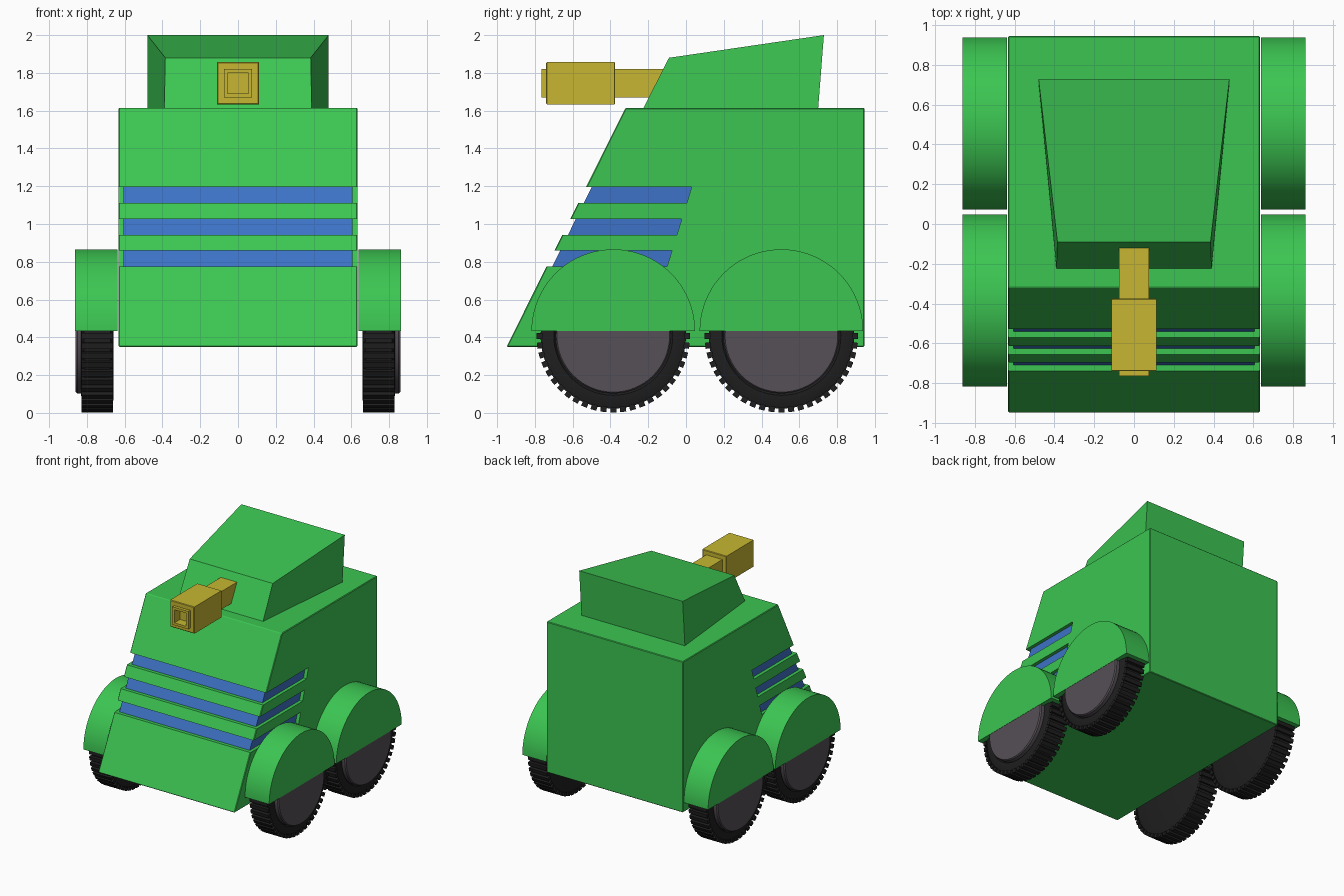
import bpy, bmesh
from math import cos, sin, pi, tau
from mathutils import Matrix, Vector

if "Cube" in bpy.data.objects:
    bpy.data.objects.remove(bpy.data.objects["Cube"], do_unlink=True)


def material(name, rgb):
    m = bpy.data.materials.new(name)
    m.use_nodes = True
    m.diffuse_color = (*rgb, 1)
    m.node_tree.nodes["Principled BSDF"].inputs["Base Color"].default_value = (*rgb, 1)
    return m


green = material("body green", (0.045, 0.56, 0.084))
blue = material("vent blue", (0.048, 0.17, 0.57))
gold = material("cannon gold", (0.57, 0.47, 0.032))
grey = material("hub grey", (0.093, 0.08, 0.093))
black = material("tyre black", (0.014, 0.014, 0.015))


def finish(name, bm, mat, smooth=False):
    bmesh.ops.recalc_face_normals(bm, faces=bm.faces)
    me = bpy.data.meshes.new(name)
    bm.to_mesh(me)
    bm.free()
    ob = bpy.data.objects.new(name, me)
    bpy.context.collection.objects.link(ob)
    me.materials.append(mat)
    bpy.ops.object.select_all(action="DESELECT")
    ob.select_set(True)
    bpy.context.view_layer.objects.active = ob
    if smooth:
        bpy.ops.object.shade_smooth_by_angle(angle=0.6)
    return ob


def add_prism(bm, profile, x0, x1):
    """Side profile of (y, z) points, extruded between two x values or lists of them."""
    n = len(profile)
    ends = [x if isinstance(x, list) else [x] * n for x in (x0, x1)]
    a, b = [[bm.verts.new((x, y, z)) for x, (y, z) in zip(xs, profile)] for xs in ends]
    bm.faces.new(a)
    bm.faces.new(b)
    for i in range(n):
        j = (i + 1) % n
        bm.faces.new((a[i], a[j], b[j], b[i]))


def prism(name, profile, x0, x1, mat, smooth=False):
    bm = bmesh.new()
    add_prism(bm, profile, x0, x1)
    return finish(name, bm, mat, smooth)


def add_lathe(bm, profile, axis, out, centre, steps):
    """Turn (along, radius) points round an axis."""
    axis, out, centre = Vector(axis), Vector(out), Vector(centre)
    vs = [bm.verts.new(centre + axis * t + out * r) for t, r in profile]
    es = [bm.edges.new(p) for p in zip(vs, vs[1:])]
    bmesh.ops.spin(bm, geom=vs + es, cent=centre, axis=axis, angle=tau, steps=steps)
    bmesh.ops.remove_doubles(bm, verts=bm.verts, dist=0.0005)


def apply(ob, mod):
    bpy.context.view_layer.objects.active = ob
    bpy.ops.object.modifier_apply(modifier=mod.name)


# Hull with a sloping front
BOTTOM, TOP, BACK, HALF = 0.35, 1.615, 0.945, 0.633


def front(z):
    return -0.95 + 0.498 * (z - BOTTOM)


hull = prism("hull", [(front(BOTTOM), BOTTOM), (BACK, BOTTOM), (BACK, TOP), (front(TOP), TOP)],
             -HALF, HALF, green)
bevel = hull.modifiers.new("soft edges", "BEVEL")
bevel.width, bevel.segments = 0.005, 1
apply(hull, bevel)

# Three vent slots wrapping round the front and sides
bm = bmesh.new()
for z in (0.775, 0.942, 1.11):
    t = z + 0.085
    ends = [0.03 + 0.31 * (h - 1.195) for h in (z, t)]
    add_prism(bm, [(-1.2, z), (ends[0], z), (ends[1], t), (-1.2, t)], -0.8, 0.8)
cutter = finish("slot_cutter", bm, green)
cutter.hide_render = True
cut = hull.modifiers.new("slots", "BOOLEAN")
cut.object, cut.operation, cut.solver = cutter, "DIFFERENCE", "EXACT"
apply(hull, cut)
bpy.data.objects.remove(cutter, do_unlink=True)

# Blue core seen through the slots
low, high, inset = 0.72, 1.25, 0.03
prism("vent_core", [(front(low) + inset, low), (0.1, low), (0.1, high), (front(high) + inset, high)],
      -0.605, 0.605, blue)

# Turret, wider and taller at the back
widths = [0.39, 0.48, 0.48, 0.385]
prism("turret", [(-0.225, TOP), (0.70, TOP), (0.73, 2.0), (-0.09, 1.88)],
      [-w for w in widths], widths, green)

# Square cannon with a hollow muzzle
bm = bmesh.new()
add_lathe(bm, [(-0.08, 0), (-0.08, 0.075), (-0.375, 0.075), (-0.375, 0.107), (-0.379, 0.112),
               (-0.736, 0.112), (-0.74, 0.107), (-0.74, 0.075), (-0.765, 0.075),
               (-0.765, 0.055), (-0.69, 0.055), (-0.69, 0)],
          (0, 1, 0), (1, 0, 1), (0, 0, 1.745), 4)
finish("cannon", bm, gold)

# Mudguards and wheels
LUGS = 48
for side, s in (("left", 1), ("right", -1)):
    for end, y in (("front", -0.385), ("rear", 0.505)):
        arc = [(y + 0.433 * cos(pi * i / 40), 0.433 + 0.433 * sin(pi * i / 40)) for i in range(41)]
        prism(f"{end}_{side}_mudguard", arc, s * 0.638, s * 0.862, green, True)

        # Tyre with tread bars
        centre = (0, y, 0.408)
        bm = bmesh.new()
        add_lathe(bm, [(0.66, 0), (0.66, 0.34), (0.675, 0.385), (0.815, 0.385), (0.828, 0.35),
                       (0.83, 0.315), (0.815, 0.305), (0.815, 0)],
                  (s, 0, 0), (0, 0, 1), centre, 64)
        for i in range(LUGS):
            bmesh.ops.create_cube(bm, size=1, matrix=Matrix.Translation(centre)
                                  @ Matrix.Rotation(tau * i / LUGS, 4, "X")
                                  @ Matrix.Translation((s * 0.745, 0, 0.391))
                                  @ Matrix.Diagonal((0.168, 0.032, 0.03, 1)))
        finish(f"{end}_{side}_tyre", bm, black, True)

        # Hub disc on the outer side
        bm = bmesh.new()
        add_lathe(bm, [(0.80, 0), (0.80, 0.305), (0.85, 0.305), (0.86, 0.298), (0.86, 0)],
                  (s, 0, 0), (0, 0, 1), centre, 64)
        finish(f"{end}_{side}_hub", bm, grey, True)
